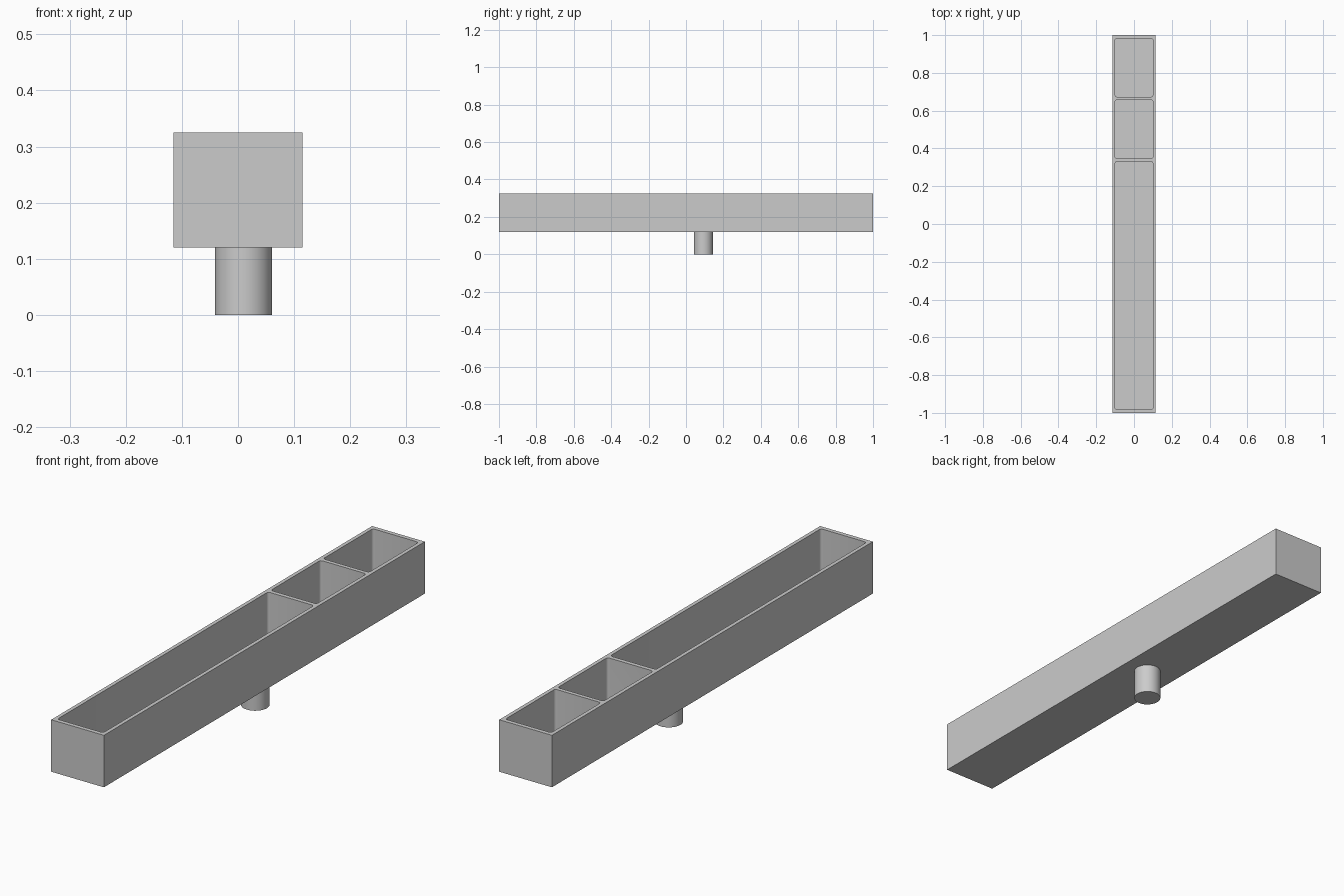
import bpy
import bmesh
from mathutils import Matrix, Vector

cube = bpy.data.objects.get("Cube")
if cube:
    bpy.data.objects.remove(cube, do_unlink=True)

# Single plain grey
grey = bpy.data.materials.new("light grey")
grey.use_nodes = True
colour = (0.6, 0.6, 0.6, 1)
grey.diffuse_color = colour
grey.node_tree.nodes["Principled BSDF"].inputs["Base Color"].default_value = colour

HALF_WIDTH, BOTTOM, TOP = 0.115, 0.12, 0.325
POCKET_HALF, FLOOR = 0.1, 0.137
CORNER = 0.01


def make_object(name, bm):
    mesh = bpy.data.meshes.new(name)
    bm.to_mesh(mesh)
    bm.free()
    mesh.materials.append(grey)
    obj = bpy.data.objects.new(name, mesh)
    bpy.context.collection.objects.link(obj)
    return obj


def box(name, low, high, corner=0):
    """Box between two corners, with optional rounded upright edges."""
    low, high = Vector(low), Vector(high)
    bm = bmesh.new()
    bmesh.ops.create_cube(bm, size=1, matrix=Matrix.Translation((low + high) / 2)
                          @ Matrix.Diagonal((*(high - low), 1)))
    if corner:
        upright = [e for e in bm.edges
                   if abs(e.verts[0].co.z - e.verts[1].co.z) > corner]
        bmesh.ops.bevel(bm, geom=upright, offset=corner, segments=4,
                        profile=0.5, affect='EDGES')
    return make_object(name, bm)


def smooth(obj):
    bpy.ops.object.select_all(action='DESELECT')
    obj.select_set(True)
    bpy.context.view_layer.objects.active = obj
    bpy.ops.object.shade_smooth_by_angle()


# Long tray
tray = box("tray", (-HALF_WIDTH, -1, BOTTOM), (HALF_WIDTH, 1, TOP))
bpy.context.view_layer.objects.active = tray

# One long and two short open compartments
for start, end in ((-0.983, 0.33), (0.347, 0.657), (0.673, 0.983)):
    cutter = box("compartment_cutter", (-POCKET_HALF, start, FLOOR),
                 (POCKET_HALF, end, TOP + 0.1), CORNER)
    cutter.hide_render = True
    cut = tray.modifiers.new("compartment", 'BOOLEAN')
    cut.operation = 'DIFFERENCE'
    cut.solver = 'EXACT'
    cut.object = cutter
    bpy.ops.object.modifier_apply(modifier=cut.name)
    bpy.data.objects.remove(cutter, do_unlink=True)
smooth(tray)

# Round mounting peg under the tray
bm = bmesh.new()
bmesh.ops.create_cone(bm, cap_ends=True, segments=48, radius1=0.051,
                      radius2=0.051, depth=BOTTOM,
                      matrix=Matrix.Translation((0.01, 0.093, BOTTOM / 2)))
smooth(make_object("mounting_peg", bm))
